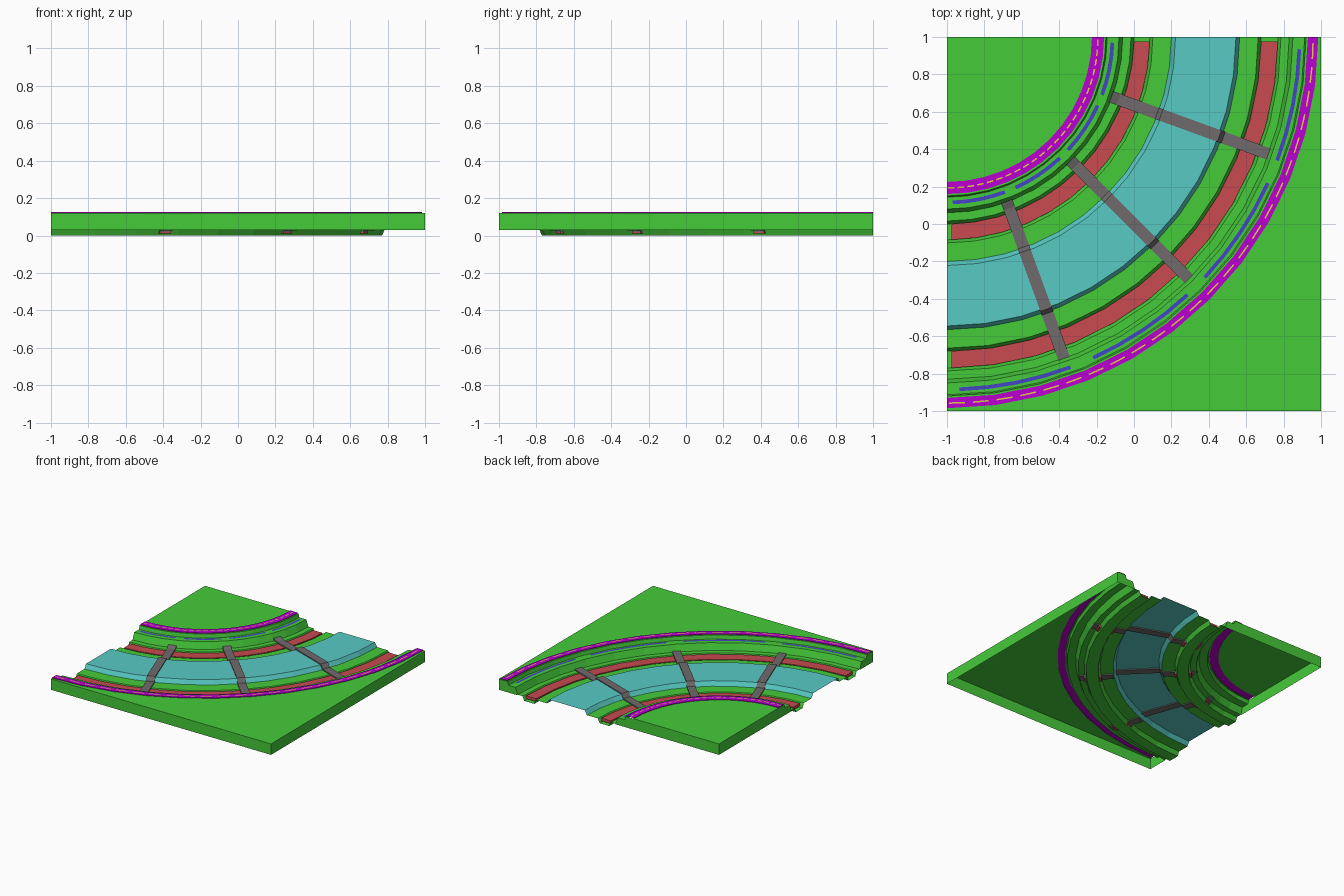
import bpy, bmesh
from math import sin, cos, radians, degrees

cube = bpy.data.objects.get("Cube")
if cube:
    bpy.data.objects.remove(cube)

SEGMENTS = 12
TOP, RAIL, LEDGE, ROAD, SKIRT = 0.12, 0.125, 0.09, 0.035, 0.03


def material(name, rgb):
    m = bpy.data.materials.new(name)
    m.use_nodes = True
    m.diffuse_color = (*rgb, 1)
    m.node_tree.nodes["Principled BSDF"].inputs["Base Color"].default_value = (*rgb, 1)
    return m


green = material("green", (0.06, 0.6, 0.042))
red = material("red", (0.58, 0.07, 0.08))
cyan = material("cyan", (0.095, 0.59, 0.55))
purple = material("purple", (0.5, 0.0, 0.64))
blue = material("blue", (0.06, 0.06, 0.58))
grey = material("grey", (0.16, 0.145, 0.15))
yellow = material("yellow", (0.85, 0.6, 0.08))


def finish(name, bm, mat, recalc=False):
    if recalc:
        bmesh.ops.recalc_face_normals(bm, faces=bm.faces)
    mesh = bpy.data.meshes.new(name)
    bm.to_mesh(mesh)
    bm.free()
    mesh.materials.append(mat)
    obj = bpy.data.objects.new(name, mesh)
    bpy.context.collection.objects.link(obj)
    return obj


def polar(r, angle, z, side=0):
    """Point around the bend centre at the back left corner."""
    a = radians(angle)
    return (-1 + r * sin(a) + side * cos(a), 1 - r * cos(a) + side * sin(a), z)


def add_band(bm, profile, start, end, steps):
    rows = []
    for i in range(steps + 1):
        a = start + (end - start) * i / steps
        rows.append([bm.verts.new(polar(r, a, z)) for r, z in profile])
    for p, q in zip(rows, rows[1:]):
        for j in range(len(profile) - 1):
            bm.faces.new((p[j], p[j + 1], q[j + 1], q[j]))


def band(name, mat, profile, start=0, end=90, steps=SEGMENTS):
    bm = bmesh.new()
    add_band(bm, profile, start, end, steps)
    return finish(name, bm, mat)


def wall(name, points):
    """Vertical skirt hanging from a path."""
    bm = bmesh.new()
    pairs = [(bm.verts.new(p), bm.verts.new((p[0], p[1], SKIRT))) for p in points]
    for (a, b), (c, d) in zip(pairs, pairs[1:]):
        bm.faces.new((a, b, d, c))
    finish(name, bm, green)


def prism(name, mat, outline, angle, width):
    """Radial section extruded sideways."""
    bm = bmesh.new()
    face = bm.faces.new([bm.verts.new(polar(r, angle, z, -width / 2)) for r, z in outline])
    new = bmesh.ops.extrude_face_region(bm, geom=[face])["geom"]
    move = [p - q for p, q in zip(polar(0, angle, 0, width), polar(0, angle, 0))]
    bmesh.ops.translate(bm, vec=move, verts=[v for v in new if isinstance(v, bmesh.types.BMVert)])
    finish(name, bm, mat, True)


# Inner corner plate
bm = bmesh.new()
bm.faces.new([bm.verts.new((-1, 1, TOP))] +
             [bm.verts.new(polar(0.775, 90 * i / SEGMENTS, TOP)) for i in range(SEGMENTS + 1)])
finish("inner_plate", bm, green)

# Outer corner plate
bm = bmesh.new()
arc = [polar(1.985, 90 * i / SEGMENTS, TOP) for i in range(SEGMENTS + 1)]
square = [(1, 1, TOP), (1, -1, TOP), (-1, -1, TOP)]
plate = bm.faces.new([bm.verts.new(p) for p in arc + square])
plate.normal_update()
if plate.normal.z < 0:
    plate.normal_flip()
bmesh.ops.triangulate(bm, faces=[plate])
finish("outer_plate", bm, green)

# Purple rails with dashed yellow centre lines
for label, r0, r1 in (("inner", 0.775, 0.84), ("outer", 1.93, 1.985)):
    band(label + "_rail", purple, [(r0, TOP), (r0, RAIL), (r1, RAIL), (r1, TOP)])
    mid = (r0 + r1) / 2
    bm = bmesh.new()
    dashes = 2 * SEGMENTS
    for i in range(dashes):
        a = 90 * i / dashes
        add_band(bm, [(mid - 0.004, RAIL + 0.001), (mid + 0.004, RAIL + 0.001)], a + 0.3, a + 2.8, 1)
    finish(label + "_rail_dashes", bm, yellow)

# Stepped terraces beside the road
inner_steps = [(0.84, TOP), (0.85, TOP), (0.857, LEDGE), (0.92, LEDGE), (0.94, ROAD)]
outer_steps = [(1.83, ROAD), (1.85, LEDGE), (1.913, LEDGE), (1.92, TOP), (1.93, TOP)]
band("inner_terrace", green, inner_steps)
band("outer_terrace", green, outer_steps)

# Blue dashes on the ledges
for label, r in (("inner", 0.885), ("outer", 1.885)):
    bm = bmesh.new()
    z = LEDGE + 0.003
    for i in range(4):
        add_band(bm, [(r - 0.01, z), (r + 0.01, z)], i * 22.5 + 2, i * 22.5 + 20.5, 4)
    finish(label + "_ledge_dashes", bm, blue)

# Road strips, gutters and red gutter fillings
gutters = (("inner", 1.0, 1.085), ("outer", 1.68, 1.77))


def gutter_profile(r0, r1):
    return [(r0 - 0.016, ROAD), (r0, 0), (r1, 0), (r1 + 0.016, ROAD)]


band("inner_road", green, [(0.94, ROAD)] + gutter_profile(1.0, 1.085) + [(1.2, ROAD)])
band("outer_road", green, [(1.565, ROAD)] + gutter_profile(1.68, 1.77) + [(1.83, ROAD)])
for label, r0, r1 in gutters:
    inset = degrees(0.025 / r1)
    obj = band(label + "_gutter_filling", red, [(r0, 0.033), (r1, 0.033)], inset, 90 - inset)
    solid = obj.modifiers.new("thickness", "SOLIDIFY")
    solid.thickness = 0.024
    solid.offset = -1

# Raised cyan lane
band("raised_lane", cyan, [(1.2, ROAD), (1.222, 0.07), (1.545, 0.07), (1.565, ROAD)])

# Cross bars following the road, with clamps at the gutter walls
bar_top = [(0.935, 0.055), (0.975, 0.043), (1.195, 0.043), (1.218, 0.078),
           (1.55, 0.078), (1.572, 0.043), (1.83, 0.043)]
bar_outline = bar_top + [(r, z - 0.016) for r, z in reversed(bar_top)]
for i, angle in enumerate((20, 45, 70)):
    prism(f"cross_bar_{i}", grey, bar_outline, angle, 0.064)
    for label, r0, r1 in gutters:
        for side, r in (("near", r0 - 0.006), ("far", r1 + 0.006)):
            for kind, mat, low, high in (("pad", red, 0.01, 0.02), ("clamp", grey, 0.02, 0.032)):
                box = [(r - 0.015, low), (r + 0.015, low), (r + 0.015, high), (r - 0.015, high)]
                prism(f"{label}_{side}_{kind}_{i}", mat, box, angle, 0.064)

# Skirts around the open edges
wall("outer_skirt", [(-1, -0.985, TOP), (-1, -1, TOP), (1, -1, TOP), (1, 1, TOP), (0.985, 1, TOP)])
for label, angle in (("left", 0), ("back", 90)):
    wall(label + "_inner_skirt", [polar(r, angle, z) for r, z in [(0, TOP)] + inner_steps])
    wall(label + "_outer_skirt", [polar(r, angle, z) for r, z in outer_steps + [(1.985, TOP)]])
